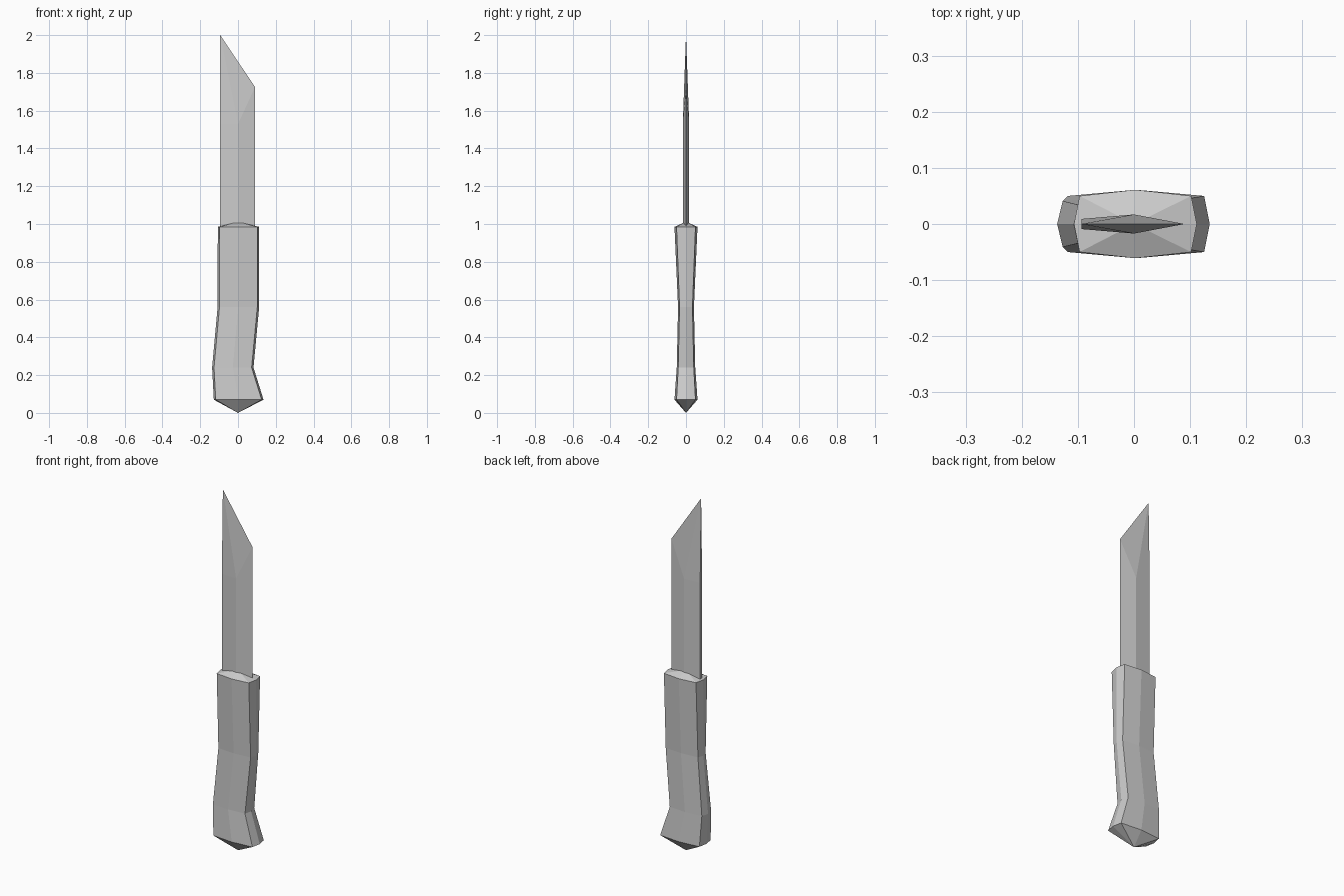
import bpy, bmesh

if "Cube" in bpy.data.objects:
    bpy.data.objects.remove(bpy.data.objects["Cube"])


def build(name, rings, bottom=None, top=None):
    """Loft closed rings upward, capping each end with an apex or a flat face."""
    bm = bmesh.new()
    loops = [[bm.verts.new(p) for p in ring] for ring in rings]
    n = len(loops[0])
    for a, b in zip(loops, loops[1:]):
        for i in range(n):
            j = (i + 1) % n
            bm.faces.new((a[i], a[j], b[j], b[i]))
    for loop, apex in ((loops[0], bottom), (loops[-1], top)):
        if apex:
            v = bm.verts.new(apex)
            for i in range(n):
                bm.faces.new((loop[i], loop[(i + 1) % n], v))
        else:
            bm.faces.new(loop)
    bmesh.ops.recalc_face_normals(bm, faces=bm.faces[:])
    mesh = bpy.data.meshes.new(name)
    bm.to_mesh(mesh)
    bm.free()
    obj = bpy.data.objects.new(name, mesh)
    bpy.context.collection.objects.link(obj)
    return obj


def grip_ring(z, left, right, corner_y, mid_y):
    """Eight-sided section: pointed narrow ends and slightly peaked broad sides."""
    mid, inset = (left + right) / 2, 0.01
    return [(left, 0, z), (left + inset, -corner_y, z), (mid, -mid_y, z),
            (right - inset, -corner_y, z), (right, 0, z),
            (right - inset, corner_y, z), (mid, mid_y, z),
            (left + inset, corner_y, z)]


# Curved handle with pointed pommel and shallow domed top
build("handle", [
    grip_ring(0.07, -0.128, 0.135, 0.050, 0.061),
    grip_ring(0.24, -0.137, 0.082, 0.041, 0.049),
    grip_ring(0.56, -0.108, 0.112, 0.034, 0.042),
    grip_ring(0.985, -0.107, 0.112, 0.050, 0.061),
], bottom=(0, 0, 0), top=(0, 0, 1.012))


# Blade: flat spine, central ridge, sharp edge and slanted tip
def blade_ring(z_spine, z_ridge, z_edge, spine_y):
    return [(-0.094, -spine_y, z_spine), (0, -0.017, z_ridge), (0.09, 0, z_edge),
            (0, 0.017, z_ridge), (-0.094, spine_y, z_spine)]


blade = build("blade", [blade_ring(0.97, 0.97, 0.97, 0.009),
                        blade_ring(1.53, 1.53, 1.725, 0.009)],
              top=(-0.094, 0, 2.0))
